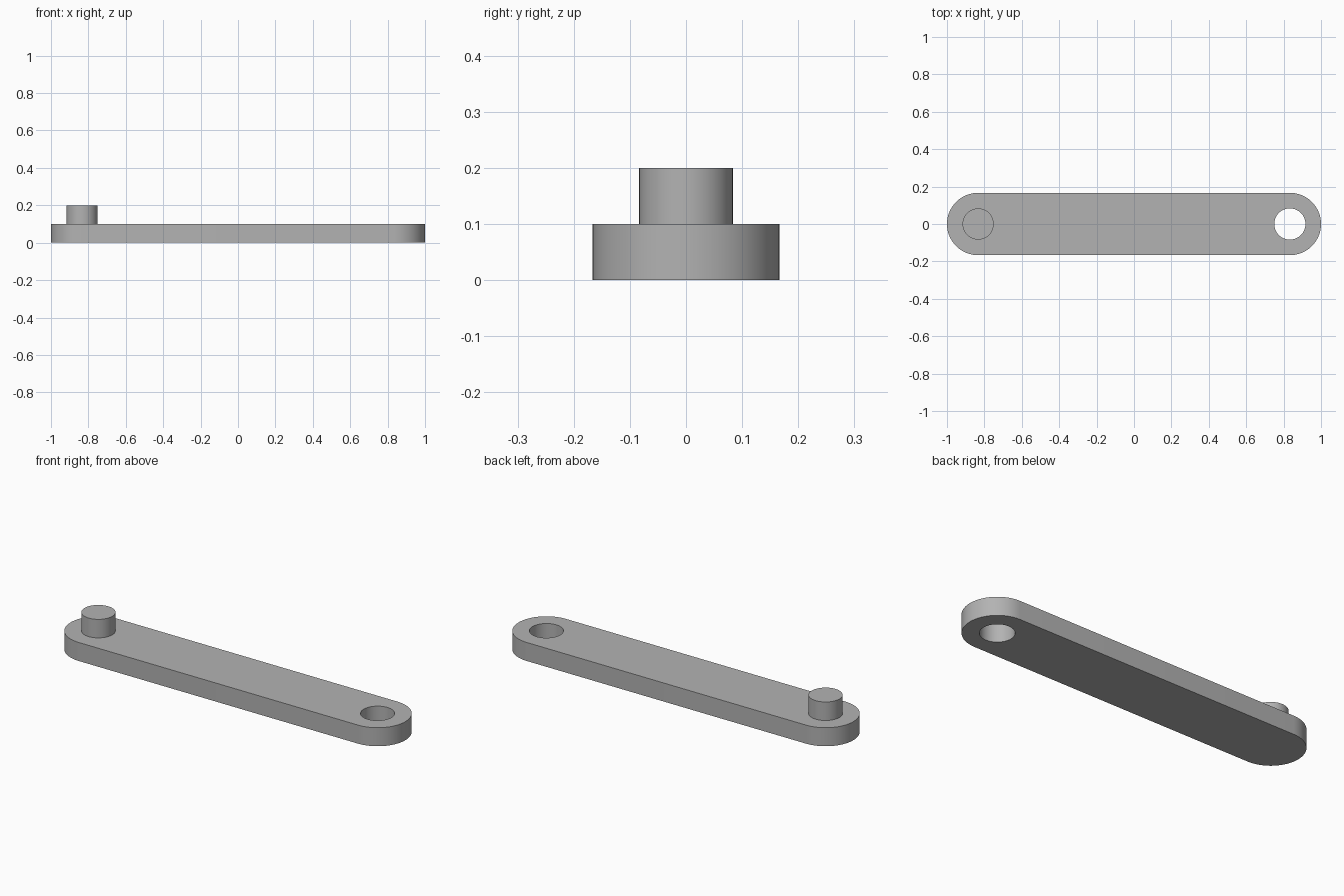
import bpy, bmesh
from math import sin, cos, pi

if "Cube" in bpy.data.objects:
    bpy.data.objects.remove(bpy.data.objects["Cube"], do_unlink=True)

END_R = 1 / 6            # radius of the rounded ends
PIN_R = END_R / 2        # radius of pin and hole
REACH = 1 - END_R        # distance of pin and hole from the centre
THICK = 0.1
SEGS = 64

grey = bpy.data.materials.new("grey")
grey.use_nodes = True
colour = (0.45, 0.45, 0.45, 1)
grey.diffuse_color = colour
grey.node_tree.nodes["Principled BSDF"].inputs["Base Color"].default_value = colour


def arc(cx, radius, start, sweep, count):
    return [(cx + radius * cos(start + sweep * i / count),
             radius * sin(start + sweep * i / count)) for i in range(count + 1)]


def extruded(name, loops, z, height):
    """Fill closed outlines (inner ones become holes) and extrude upward."""
    bm = bmesh.new()
    for loop in loops:
        verts = [bm.verts.new((x, y, z)) for x, y in loop]
        for a, b in zip(verts, verts[1:] + verts[:1]):
            bm.edges.new((a, b))
    if len(loops) == 1:
        bm.faces.new(bm.verts[:])
    else:
        bmesh.ops.triangle_fill(bm, use_beauty=True, edges=bm.edges[:], normal=(0, 0, 1))
    moved = bmesh.ops.extrude_face_region(bm, geom=bm.faces[:], use_keep_orig=True)["geom"]
    bmesh.ops.translate(bm, vec=(0, 0, height),
                        verts=[g for g in moved if isinstance(g, bmesh.types.BMVert)])
    bmesh.ops.recalc_face_normals(bm, faces=bm.faces[:])
    mesh = bpy.data.meshes.new(name)
    bm.to_mesh(mesh)
    bm.free()
    mesh.materials.append(grey)
    obj = bpy.data.objects.new(name, mesh)
    bpy.context.collection.objects.link(obj)
    bpy.ops.object.select_all(action="DESELECT")
    obj.select_set(True)
    bpy.context.view_layer.objects.active = obj
    bpy.ops.object.shade_smooth_by_angle(angle=pi / 6)
    return obj


# Flat arm with rounded ends and a through hole on the left
outline = (arc(REACH, END_R, -pi / 2, pi, SEGS // 2)
           + arc(-REACH, END_R, pi / 2, pi, SEGS // 2))
hole = arc(REACH, PIN_R, 0, 2 * pi, SEGS)[:-1]
extruded("link_arm", [outline, hole], 0, THICK)

# Round pin standing on the right end
pin = arc(-REACH, PIN_R, 0, 2 * pi, SEGS)[:-1]
extruded("pin", [pin], THICK, THICK)
